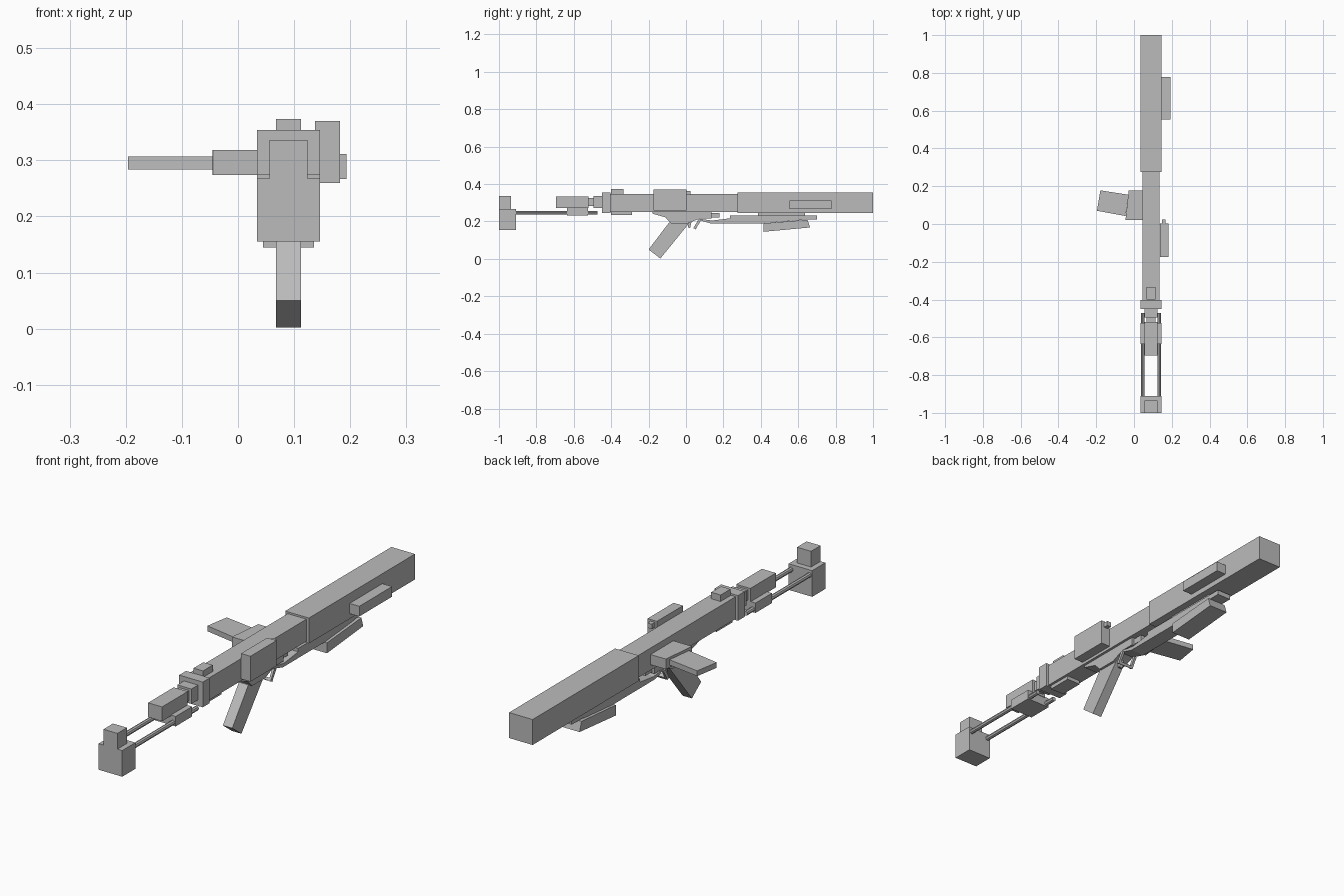
import bpy
import bmesh
from mathutils import Vector

cube = bpy.data.objects.get("Cube")
if cube:
    bpy.data.objects.remove(cube, do_unlink=True)

GREY = (0.5, 0.5, 0.5, 1.0)
grey = bpy.data.materials.new("plain_grey")
grey.use_nodes = True
grey.diffuse_color = GREY
grey.node_tree.nodes["Principled BSDF"].inputs["Base Color"].default_value = GREY

MID = 0.09  # centre line of the barrel


def prism(name, outline, axis, low, high):
    """Extrude a flat outline along x or z."""
    bm = bmesh.new()
    place = (lambda a, b: (low, a, b)) if axis == "x" else (lambda a, b: (a, b, low))
    face = bm.faces.new([bm.verts.new(place(a, b)) for a, b in outline])
    made = bmesh.ops.extrude_face_region(bm, geom=[face])["geom"]
    step = Vector((high - low, 0, 0) if axis == "x" else (0, 0, high - low))
    bmesh.ops.translate(bm, vec=step, verts=[v for v in made if isinstance(v, bmesh.types.BMVert)])
    bmesh.ops.recalc_face_normals(bm, faces=bm.faces)
    mesh = bpy.data.meshes.new(name)
    bm.to_mesh(mesh)
    bm.free()
    mesh.materials.append(grey)
    obj = bpy.data.objects.new(name, mesh)
    bpy.context.collection.objects.link(obj)
    return obj


def box(name, x, y, z):
    outline = [(y[0], z[0]), (y[1], z[0]), (y[1], z[1]), (y[0], z[1])]
    return prism(name, outline, "x", *x)


def block(name, width, y, z):
    """Box centred on the barrel line."""
    return box(name, (MID - width / 2, MID + width / 2), y, z)


def profile(name, width, outline):
    return prism(name, outline, "x", MID - width / 2, MID + width / 2)


# Muzzle end
block("front_block", 0.113, (-1.0, -0.91), (0.155, 0.268))
block("front_post", 0.067, (-1.0, -0.935), (0.268, 0.336))
block("muzzle", 0.067, (-0.695, -0.52), (0.272, 0.334))
block("rod_slider", 0.113, (-0.635, -0.523), (0.233, 0.276))
block("muzzle_neck", 0.045, (-0.525, -0.44), (0.282, 0.326))
block("muzzle_ring", 0.067, (-0.495, -0.445), (0.271, 0.335))

# Twin guide rods
for side, name in ((-1, "right_rod"), (1, "left_rod")):
    bpy.ops.mesh.primitive_cylinder_add(vertices=8, radius=0.01, depth=0.44,
                                        location=(MID + side * 0.044, -0.692, 0.247),
                                        rotation=(1.5708, 0, 0))
    bpy.context.object.name = name
    bpy.context.object.data.materials.append(grey)

# Barrel, collar and stock
block("collar", 0.113, (-0.45, -0.403), (0.245, 0.354))
block("body", 0.09, (-0.403, 0.275), (0.25, 0.346))
block("top_sight", 0.045, (-0.4, -0.333), (0.346, 0.374))
block("under_body_plate", 0.067, (-0.4, -0.29), (0.234, 0.25))
block("stock", 0.113, (0.275, 1.0), (0.244, 0.354))
box("cheek_pad", (0.146, 0.193), (0.553, 0.777), (0.267, 0.311))

# Side scope and its knob
box("scope_box", (0.137, 0.182), (-0.175, 0.003), (0.26, 0.37))
box("scope_knob", (0.147, 0.168), (0.003, 0.024), (0.342, 0.363))

# Side magazine with an angled end
prism("magazine_mount", [(-0.045, 0.022), (0.045, 0.022), (0.045, 0.178), (-0.028, 0.178)],
      "z", 0.274, 0.318)
prism("magazine", [(-0.196, 0.07), (-0.044, 0.042), (-0.03, 0.155), (-0.178, 0.178)],
      "z", 0.284, 0.307)

# Grip, its housing and the trigger loop
profile("grip_housing", 0.067, [(-0.18, 0.25), (-0.18, 0.242), (-0.11, 0.222), (-0.08, 0.19),
                                (0.01, 0.19), (0.07, 0.215), (0.135, 0.215), (0.135, 0.25)])
profile("grip", 0.045, [(-0.2, 0.05), (-0.137, 0.002), (0.02, 0.195), (-0.09, 0.195)])
profile("trigger", 0.016, [(0.015, 0.2), (0.03, 0.2), (0.022, 0.165), (0.01, 0.168)])
for side in (-1, 1):
    x = MID + side * 0.033
    prism("left_loop_side" if side > 0 else "right_loop_side",
          [(0.04, 0.164), (0.052, 0.16), (0.08, 0.205), (0.066, 0.21)], "x", x - 0.005, x + 0.005)
profile("loop_bar", 0.076, [(0.04, 0.166), (0.052, 0.158), (0.058, 0.168), (0.046, 0.176)])

# Underslung rail and shoulder pad
block("rail_link", 0.045, (0.135, 0.18), (0.22, 0.246))
profile("rail_strut", 0.067, [(0.02, 0.222), (0.13, 0.19), (0.415, 0.19), (0.62, 0.208),
                              (0.62, 0.215), (0.235, 0.217), (0.14, 0.205)])
block("rail", 0.067, (0.235, 0.7), (0.211, 0.232))
block("rail_spacer", 0.05, (0.385, 0.635), (0.23, 0.246))
profile("under_pad", 0.09, [(0.415, 0.145), (0.663, 0.168), (0.65, 0.209), (0.415, 0.19)])
